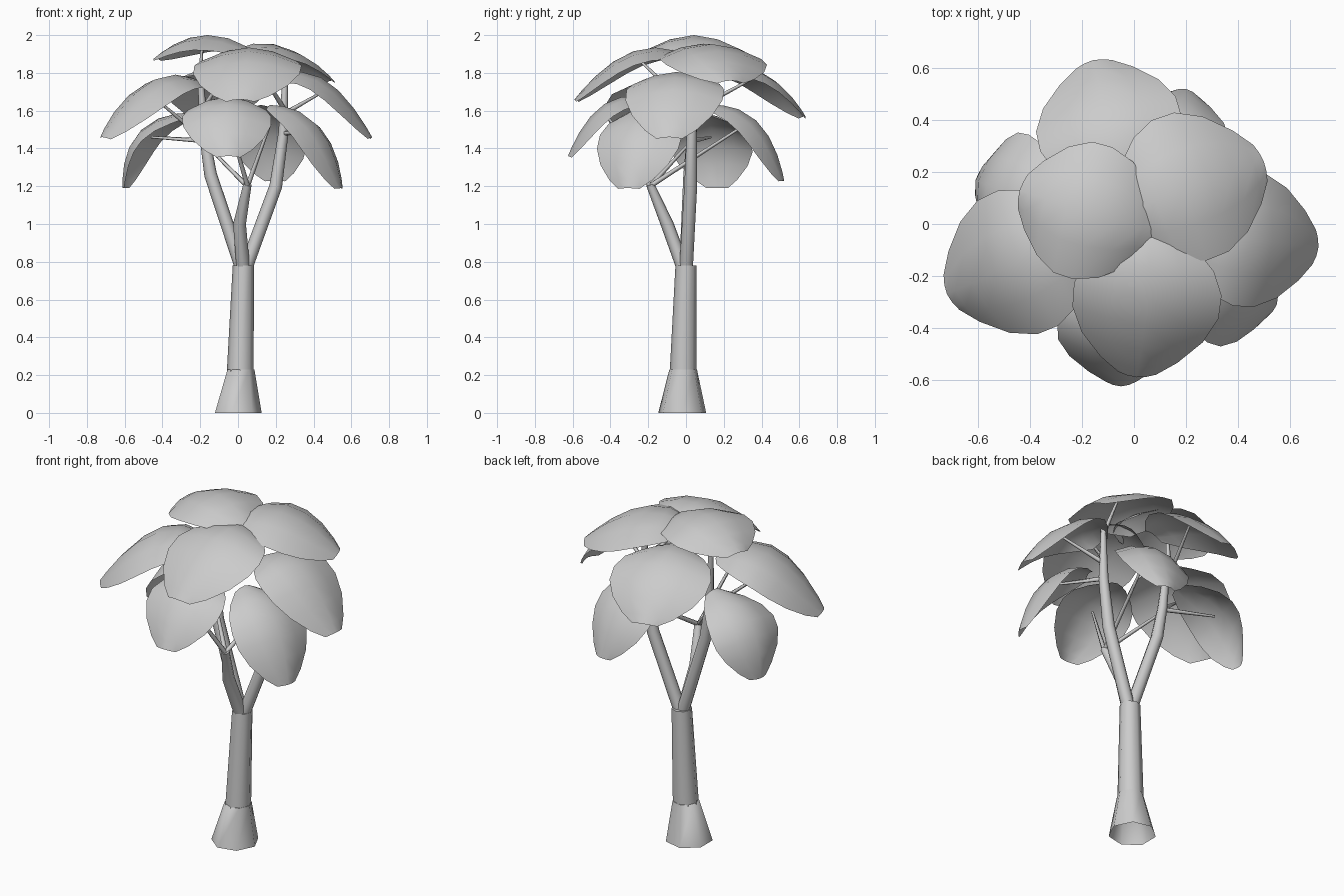
import bpy, bmesh, math
from mathutils import Vector

if "Cube" in bpy.data.objects:
    bpy.data.objects.remove(bpy.data.objects["Cube"])


def finish(name, bm, angle):
    bmesh.ops.recalc_face_normals(bm, faces=bm.faces)
    me = bpy.data.meshes.new(name)
    bm.to_mesh(me)
    bm.free()
    ob = bpy.data.objects.new(name, me)
    bpy.context.collection.objects.link(ob)
    bpy.ops.object.select_all(action='DESELECT')
    ob.select_set(True)
    bpy.context.view_layer.objects.active = ob
    bpy.ops.object.shade_smooth_by_angle(angle=math.radians(angle))
    return ob


def tube(name, path, sides=8, level=False):
    """Tapered tube through (x, y, z, radius) points, capped at the end."""
    bm = bmesh.new()
    pts = [Vector(p[:3]) for p in path]
    rings = []
    for i, p in enumerate(path):
        d = (pts[min(i + 1, len(pts) - 1)] - pts[max(i - 1, 0)]).normalized()
        if level:
            d = Vector((0, 0, 1))
        u = (Vector((1, 0, 0)) - d * d.x) if abs(d.x) < 0.9 else (Vector((0, 1, 0)) - d * d.y)
        u.normalize()
        v = d.cross(u)
        rings.append([bm.verts.new(pts[i] + p[3] * (u * math.cos(a) + v * math.sin(a)))
                      for a in (2 * math.pi * k / sides for k in range(sides))])
    for a, b in zip(rings, rings[1:]):
        for k in range(sides):
            n = (k + 1) % sides
            bm.faces.new((a[k], a[n], b[n], b[k]))
    bm.faces.new(rings[-1])
    return finish(name, bm, 75)


# Half-width of a leaf along its length
PROFILE = [(0, .28), (.12, .64), (.28, .88), (.48, 1), (.66, .99), (.82, .82), (.94, .52), (1, .26)]


def leaf(name, base, mid, tip, width, cup):
    """Cupped drooping leaf whose midrib passes through three points."""
    p0, m, p2 = Vector(base), Vector(mid), Vector(tip)
    p1 = 2 * m - (p0 + p2) / 2
    flat = Vector((p2.x - p0.x, p2.y - p0.y, 0)).normalized()
    side = Vector((-flat.y, flat.x, 0))
    bm = bmesh.new()
    rows = []
    for t, w in PROFILE:
        c = p0 * (1 - t) ** 2 + p1 * 2 * t * (1 - t) + p2 * t * t
        tan = ((p1 - p0) * (1 - t) + (p2 - p1) * t).normalized()
        nrm = tan.cross(side).normalized()
        h = width / 2 * w
        rows.append([bm.verts.new(c + side * h * s - nrm * (cup * h * abs(s) ** 1.8))
                     for s in (-1, -.5, 0, .5, 1)])
    for a, b in zip(rows, rows[1:]):
        for k in range(4):
            bm.faces.new((a[k], a[k + 1], b[k + 1], b[k]))
    return finish(name, bm, 60)


# Trunk: flared foot and tapered stem
tube("trunk_foot", [(-.005, -.02, 0, .13), (.012, -.015, .23, .075)], 7, True)
tube("trunk_stem", [(.012, -.015, .22, .071), (.028, 0, .78, .056)], 8, True)

# Main branches
tube("left_branch", [(.022, 0, .76, .036), (-.145, .02, 1.26, .034), (-.175, .03, 1.45, .027), (-.2, .05, 1.78, .014)])
tube("right_branch", [(.038, 0, .76, .036), (.2, .025, 1.2, .034), (.24, .03, 1.48, .027), (.25, .04, 1.78, .014)])
tube("front_branch", [(.028, -.012, .76, .036), (.008, -.1, 1.0, .034), (.05, -.19, 1.21, .022)])

# Leaves: base, middle, tip, width, cup depth
LEAVES = {
    "top_left_leaf": ((.1, -.03, 1.9), (-.17, .045, 2.0), (-.44, .13, 1.88), .53, .3),
    "top_right_leaf": ((-.06, .02, 1.89), (.2, .14, 1.95), (.5, .24, 1.76), .58, .28),
    "upper_front_leaf": ((.06, 0, 1.89), (.05, -.29, 1.91), (.01, -.59, 1.66), .57, .28),
    "upper_back_leaf": ((-.03, .12, 1.82), (-.1, .39, 1.81), (-.16, .63, 1.57), .56, .28),
    "left_leaf": ((-.18, -.03, 1.74), (-.45, -.15, 1.76), (-.72, -.27, 1.46), .57, .3),
    "right_leaf": ((.19, -.04, 1.76), (.45, -.06, 1.77), (.71, -.09, 1.46), .52, .28),
    "lower_front_leaf": ((-.05, -.2, 1.66), (-.06, -.44, 1.63), (-.05, -.625, 1.36), .47, .34),
    "lower_right_leaf": ((.17, -.18, 1.63), (.42, -.26, 1.52), (.55, -.31, 1.19), .46, .36),
    "lower_left_leaf": ((-.24, .08, 1.59), (-.52, .14, 1.49), (-.61, .17, 1.19), .45, .36),
    "lower_back_leaf": ((.12, .12, 1.63), (.165, .38, 1.54), (.2, .52, 1.23), .42, .38),
}
for name, data in LEAVES.items():
    leaf(name, *data)

# Twigs from the branches to the leaf undersides
TWIGS = [
    ((-.2, .05, 1.76), (-.19, .05, 1.97)),
    ((.25, .04, 1.75), (.24, .15, 1.92)),
    ((.25, .04, 1.6), (.08, -.25, 1.87)),
    ((-.19, .04, 1.6), (-.08, .37, 1.78)),
    ((-.18, .03, 1.45), (-.42, -.12, 1.65)),
    ((.24, .03, 1.58), (.45, -.06, 1.7)),
    ((.05, -.19, 1.2), (-.06, -.42, 1.58)),
    ((.24, .03, 1.48), (.39, -.2, 1.49)),
    ((-.17, .03, 1.44), (-.46, .13, 1.46)),
    ((.05, -.19, 1.2), (.17, .32, 1.53)),
    ((.05, -.19, 1.2), (-.19, .03, 1.44)),
]
for i, (a, b) in enumerate(TWIGS):
    tube(f"twig_{i + 1}", [(*a, .014), (*b, .007)], 5)
